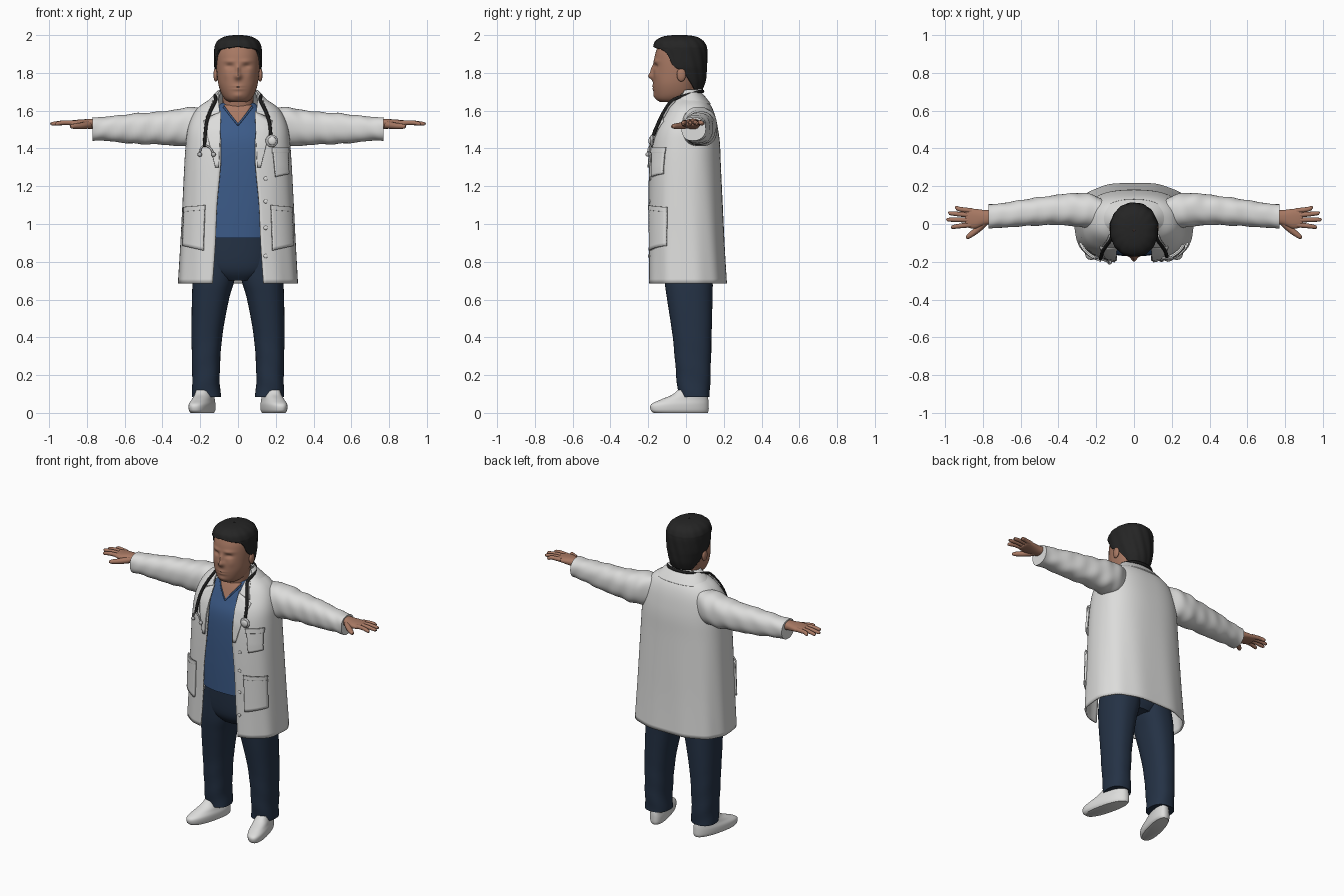
import bpy, bmesh, math
from mathutils import Vector

if "Cube" in bpy.data.objects:
    bpy.data.objects.remove(bpy.data.objects["Cube"])


def material(name, *rgb):
    m = bpy.data.materials.new(name)
    m.use_nodes = True
    m.diffuse_color = (*rgb, 1)
    m.node_tree.nodes["Principled BSDF"].inputs["Base Color"].default_value = (*rgb, 1)
    return m


WHITE = material("white cloth", .72, .72, .71)
SKIN = material("skin", .39, .19, .125)
HAIR = material("dark hair", .018, .018, .018)
BLUE = material("blue cloth", .045, .105, .25)
NAVY = material("navy cloth", .018, .032, .06)
BLACK = material("black rubber", .012, .012, .012)
METAL = material("grey metal", .5, .5, .5)


def finish(name, bm, mat, thick=0):
    """Turn a bmesh into a smooth object, optionally with cloth thickness."""
    bmesh.ops.remove_doubles(bm, verts=bm.verts, dist=.0005)
    bmesh.ops.recalc_face_normals(bm, faces=bm.faces)
    me = bpy.data.meshes.new(name)
    bm.to_mesh(me)
    bm.free()
    me.materials.append(mat)
    ob = bpy.data.objects.new(name, me)
    bpy.context.collection.objects.link(ob)
    bpy.ops.object.select_all(action='DESELECT')
    ob.select_set(True)
    bpy.context.view_layer.objects.active = ob
    bpy.ops.object.shade_smooth_by_angle(angle=math.radians(50))
    if thick:
        mod = ob.modifiers.new("thickness", 'SOLIDIFY')
        mod.thickness, mod.offset = thick, 0
    return ob


def spline(rows, n):
    """Smoothly resample profile rows."""
    out = []
    for i in range(len(rows) - 1):
        a, b, c, d = (rows[min(max(i + k, 0), len(rows) - 1)] for k in (-1, 0, 1, 2))
        for j in range(n):
            t = j / n
            out.append([q + .5 * t * (r - p + t * (2*p - 5*q + 4*r - s + t * (3*(q - r) + s - p)))
                        for p, q, r, s in zip(a, b, c, d)])
    return out + [list(rows[-1])]


def power(v, p):
    return math.copysign(abs(v) ** p, v)


def grid(bm, pts):
    vs = [[bm.verts.new(p) for p in row] for row in pts]
    for r, q in zip(vs, vs[1:]):
        for i in range(len(r) - 1):
            bm.faces.new((r[i], r[i + 1], q[i + 1], q[i]))
    return vs


def loft(name, rows, mat, place=lambda x, y, z: (x, y, z), p=.85, n=6, seg=48, thick=0, ripple=None):
    """Rows are (height, half width, front, back, opening angle, centre)."""
    bm = bmesh.new()
    pts = []
    for z, w, f, b, opening, cx in spline([(*r, 0, 0)[:6] if len(r) < 6 else r for r in rows], n):
        a0 = math.radians(max(opening, 0))
        ring = []
        for i in range(seg + 1):
            a = a0 + (2 * math.pi - 2 * a0) * i / seg
            k = 1 + (ripple(a, z) if ripple else 0)
            ring.append(place(cx + k * w * power(math.sin(a), p),
                              (f + b) / 2 - k * (b - f) / 2 * power(math.cos(a), p), z))
        pts.append(ring)
    vs = grid(bm, pts)
    if not thick:
        for ring in (vs[0], vs[-1]):
            bm.faces.new(ring[:-1])
    return finish(name, bm, mat, thick)


def tube(name, pts, radius, mat, taper=None):
    cu = bpy.data.curves.new(name, 'CURVE')
    cu.dimensions, cu.bevel_depth, cu.bevel_resolution = '3D', radius, 3
    cu.use_fill_caps = True
    sp = cu.splines.new('POLY')
    path = spline([(*q, t) for q, t in zip(pts, taper or [1] * len(pts))], 6)
    sp.points.add(len(path) - 1)
    for point, q in zip(sp.points, path):
        point.co, point.radius = (*q[:3], 1), q[3]
    cu.materials.append(mat)
    bpy.context.collection.objects.link(bpy.data.objects.new(name, cu))


def blob(name, loc, size, mat):
    bm = bmesh.new()
    bmesh.ops.create_uvsphere(bm, u_segments=20, v_segments=12, radius=1)
    for v in bm.verts:
        v.co = Vector(loc) + v.co * Vector(size)
    return finish(name, bm, mat)


# Coat body, open down the front
COAT = [(.685, .312, -.203, .213, 20), (.9, .3, -.2, .2, 18), (1.1, .29, -.2, .19, 17),
        (1.3, .28, -.195, .18, 14), (1.42, .272, -.185, .175, 14), (1.5, .262, -.163, .165, 16),
        (1.57, .238, -.125, .15, 19), (1.62, .2, -.095, .13, 26), (1.66, .14, -.065, .1, 42),
        (1.69, .105, -.045, .072, 65), (1.7, .097, -.04, .065, 75)]
loft("coat_body", COAT, WHITE, p=.78, seg=96, thick=.01,
     ripple=lambda a, z: .012 * math.sin(11 * a + 2 * z) * max(0, 1.35 - z))


def on_front(x, z, rows=COAT, off=0, p=.78):
    """Point on the front of a lofted body."""
    lo, hi = next((q for q in zip(rows, rows[1:]) if q[1][0] >= z), rows[-2:])
    t = (z - lo[0]) / (hi[0] - lo[0])
    w, f, b = (lo[i] + t * (hi[i] - lo[i]) for i in (1, 2, 3))
    s = min(abs(x) / w, .985) ** (1 / p)
    return (x * (1 + 1.5 * off), (f + b) / 2 - (b - f) / 2 * (1 - s * s) ** (p / 2) - off, z)


def patch(name, corners, mat, off=.01, thick=.008, rows=COAT, n=12):
    """Thin panel laid over the front of a body."""
    a, b, c, d = (Vector(q) for q in corners)
    bm = bmesh.new()
    pts = []
    for j in range(n + 1):
        l, r = a.lerp(d, j / n), b.lerp(c, j / n)
        pts.append([on_front(*l.lerp(r, i / n), rows, off) for i in range(n + 1)])
    grid(bm, pts)
    return finish(name, bm, mat, thick)


# Collar, shirt, neck opening and trousers hips
loft("coat_collar", [(1.635, .172, -.075, .128, 52), (1.67, .137, -.06, .1, 60), (1.708, .1, -.045, .066, 75)],
     WHITE, thick=.008)
SHIRT = [(.925, .2, -.165, .12), (1.1, .22, -.17, .13), (1.3, .23, -.17, .14), (1.44, .22, -.16, .135),
         (1.53, .18, -.128, .11), (1.6, .13, -.097, .08), (1.64, .09, -.075, .06)]
loft("scrub_shirt", SHIRT, BLUE, p=.78)
patch("neck_opening", [(-.075, 1.63), (.075, 1.63), (.003, 1.53), (-.003, 1.53)], SKIN, .004, .004, SHIRT)
for s in (1, -1):
    tube("neckline_trim", [on_front(s * x, z, SHIRT, .004) for x, z in ((.075, 1.62), (.04, 1.575), (0, 1.525))],
         .005, BLUE)
loft("trouser_hips", [(.7, .1, -.09, .1), (.77, .19, -.13, .125), (.95, .195, -.142, .12)], NAVY)

# Head with sculpted features: (x, z, spread x, spread z, push)
FEATURES = [(0, 1.782, .019, .018, -.024), (0, 1.815, .012, .026, -.014), (.044, 1.835, .022, .012, .012),
            (.045, 1.862, .03, .01, -.006), (0, 1.722, .03, .014, -.008), (0, 1.722, .03, .004, .007),
            (0, 1.68, .026, .016, -.007), (.062, 1.79, .02, .025, -.004)]


def sculpt(x, y, z):
    if y < -.06:
        y += sum(d * math.exp(-((abs(x) - fx) / sx) ** 2 - ((z - fz) / sz) ** 2)
                 for fx, fz, sx, sz, d in FEATURES)
    return x, y, z


loft("head", [(1.645, .045, -.135, -.01), (1.66, .068, -.157, .02), (1.69, .088, -.168, .05),
              (1.74, .104, -.174, .065), (1.8, .112, -.173, .085), (1.86, .115, -.17, .095),
              (1.91, .113, -.16, .095), (1.95, .097, -.14, .08), (1.975, .06, -.1, .04)],
     SKIN, sculpt, n=10, seg=128, p=.92)
loft("neck", [(1.55, .1, -.08, .06), (1.62, .082, -.09, .052), (1.69, .083, -.1, .058), (1.76, .085, -.11, .06)], SKIN)

# Hair shell with a hairline that climbs from the nape to the forehead
loft("hair", [(1.715, .085, -.1, .082, 122), (1.76, .103, -.15, .098, 108), (1.81, .114, -.165, .104, 94),
              (1.84, .119, -.168, .106, 76), (1.9, .12, -.168, .107, 62), (1.925, .12, -.167, .105, 45),
              (1.94, .118, -.166, .102, 0), (1.965, .105, -.157, .087, 0), (1.985, .074, -.125, .055, 0),
              (1.993, .035, -.08, .01, 0), (1.994, .004, -.04, -.03, 0)],
     HAIR, p=.92, seg=96, thick=.012, ripple=lambda a, z: .012 * math.sin(14 * a + 30 * z))

# Paired parts: s is the side
for s in (1, -1):
    side = "left_" if s > 0 else "right_"
    blob(side + "ear", (s * .118, -.025, 1.79), (.012, .024, .036), SKIN)

    # Sleeve and hand
    def along(u, v, x):
        return s * x, v, u
    loft(side + "sleeve", [(.14, .075, .0, .12, 0, 1.54), (.22, .1, -.02, .155, 0, 1.52), (.3, .1, -.015, .165, 0, 1.512),
                           (.4, .088, -.005, .155, 0, 1.508), (.55, .08, -.01, .135, 0, 1.505),
                           (.7, .064, -.02, .11, 0, 1.504), (.77, .062, -.024, .104, 0, 1.504)],
         WHITE, along, n=8, ripple=lambda a, x: .035 * math.sin(58 * x + 2 * math.sin(a)) * math.sin(a * 2 + 9 * x))
    loft(side + "palm", [(.73, .03, .0, .075, 0, 1.53), (.79, .026, -.006, .074, 0, 1.53),
                         (.84, .021, -.024, .08, 0, 1.532), (.885, .015, -.018, .082, 0, 1.533),
                         (.895, .008, -.01, .075, 0, 1.533)], SKIN, along)
    for nm, y, tip, ty in (("little", .07, .948, .086), ("ring", .046, .982, .057),
                           ("middle", .021, .99, .023), ("index", -.004, .968, -.016)):
        tube(side + nm + "_finger", [(s * .86, y, 1.535), (s * .92, (y + ty) / 2, 1.537),
                                     (s * (tip - .008), ty, 1.531), (s * tip, ty, 1.53)],
             .0125, SKIN, (1.1, 1, .8, .3))
    tube(side + "thumb", [(s * .79, .01, 1.525), (s * .83, -.03, 1.52), (s * .875, -.065, 1.517),
                          (s * .888, -.075, 1.517)], .016, SKIN, (1.3, 1.1, .8, .3))

    # Trouser leg and shoe
    loft(side + "trouser_leg", [(.085, .076, -.04, .125, 0, .167), (.2, .073, -.052, .13, 0, .17),
                                (.4, .081, -.07, .135, 0, .165), (.6, .098, -.1, .14, 0, .146),
                                (.72, .11, -.115, .14, 0, .126), (.92, .1, -.12, .12, 0, .1)],
         NAVY, lambda x, y, z: (s * x, y, z),
         ripple=lambda a, z: .025 * math.sin(45 * z + 2 * a) * max(0, 1 - 2 * z))
    loft(side + "shoe", [(.0, .048, -.172, .115), (.015, .056, -.187, .12), (.045, .057, -.185, .12),
                         (.07, .05, -.135, .118), (.095, .046, -.075, .112), (.12, .042, -.045, .1)],
         WHITE, lambda x, y, z: (s * (.17 + x - (y - .05) * .24), y, z))

    # Lapel and lower pocket
    patch(side + "lapel", [(s * .088, 1.6), (s * .178, 1.545), (s * .118, 1.3), (s * .1, 1.3)], WHITE)
    patch(side + "collar_point", [(s * .1, 1.655), (s * .13, 1.65), (s * .165, 1.565), (s * .095, 1.59)], WHITE, .014)
    patch(side + "pocket", [(s * .172, 1.095), (s * .278, 1.085), (s * .285, .885), (s * .18, .86)], WHITE, .013, .014)
    patch(side + "pocket_hem", [(s * .17, 1.1), (s * .28, 1.09), (s * .28, 1.065), (s * .17, 1.075)], WHITE, .018)

# Breast pocket and buttons on the left panel
patch("breast_pocket", [(.18, 1.4), (.255, 1.4), (.26, 1.265), (.195, 1.25)], WHITE, .016, .014)
patch("breast_pocket_flap", [(.175, 1.405), (.26, 1.405), (.26, 1.375), (.175, 1.375)], WHITE, .022)
for z in (.83, .98, 1.12, 1.24):
    blob("coat_button", on_front(.145, z, off=.007), (.011, .005, .011), WHITE)

# Stethoscope: tubing round the neck, ear pieces and chest disc
hang = [(.115, 1.655), (.14, 1.6), (.16, 1.54), (.168, 1.47)]
left = [on_front(x, z, off=.024) for x, z in hang]
right = [on_front(-x, z, off=.024) for x, z in hang + [(.172, 1.41)]]
tube("stethoscope_tubing", left[::-1] + [(.118, .01, 1.685), (.07, .072, 1.7), (0, .088, 1.702),
                                         (-.07, .072, 1.7), (-.118, .01, 1.685)] + right, .009, BLACK)
for dx in (-.035, .035):
    tube("ear_tube", [on_front(x, z, off=.024) for x, z in
                      ((-.172, 1.42), (-.165 + dx * .7, 1.4), (-.16 + dx, 1.37))], .005, METAL)
    blob("ear_piece", on_front(-.16 + dx, 1.368, off=.024), (.012, .011, .012), METAL)
blob("chest_disc_rim", on_front(.172, 1.44, off=.026), (.033, .011, .033), METAL)
blob("chest_disc_face", on_front(.172, 1.44, off=.034), (.022, .009, .022), WHITE)
